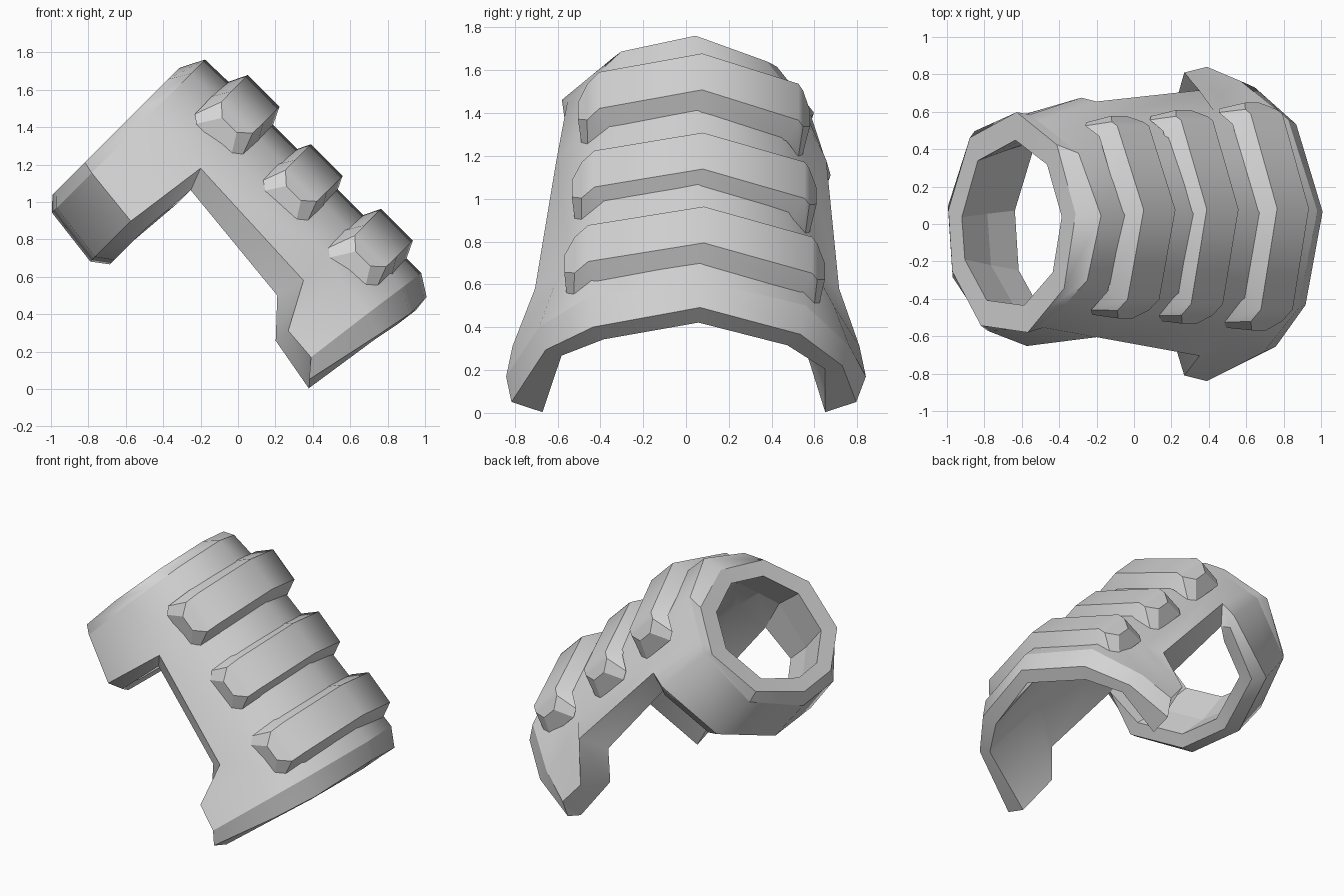
import bpy, bmesh, math

if "Cube" in bpy.data.objects:
    bpy.data.objects.remove(bpy.data.objects["Cube"])

ROLL = 5.0          # slight roll of the nine-sided section
H = math.sqrt(0.5)  # the tube axis is tilted 45 degrees

grey = bpy.data.materials.new("plain_grey")
grey.diffuse_color = (0.66, 0.66, 0.66, 1)
grey.use_nodes = True
grey.node_tree.nodes["Principled BSDF"].inputs["Base Color"].default_value = grey.diffuse_color


def section(a, ry, rw, egg=0.0):
    """Point on a nine-sided oval at angle a (degrees from the top)."""
    k = math.floor(a / 40 + 1e-6)
    t = a / 40 - k
    pts = []
    for n in (k, k + 1):
        p = math.radians(40 * n + ROLL)
        pts.append((ry * math.sin(p) * (1 - egg * math.cos(p)), rw * math.cos(p)))
    return [pts[0][i] * (1 - t) + pts[1][i] * t for i in (0, 1)]


def place(u, y, w):
    """Axis coordinates to model coordinates."""
    return ((u + w) * H, y, (w - u) * H)


def sharpen(bm, verts):
    """Mark the edges along a row of vertices as sharp."""
    for p, q in zip(verts, verts[1:]):
        e = bm.edges.get((p, q))
        if e:
            e.smooth = False


def finish(name, bm):
    bmesh.ops.recalc_face_normals(bm, faces=bm.faces)
    mesh = bpy.data.meshes.new(name)
    bm.to_mesh(mesh)
    bm.free()
    mesh.materials.append(grey)
    ob = bpy.data.objects.new(name, mesh)
    bpy.context.collection.objects.link(ob)
    bpy.ops.object.select_all(action='DESELECT')
    ob.select_set(True)
    bpy.context.view_layer.objects.active = ob
    bpy.ops.object.shade_smooth_by_angle(angle=math.radians(52), keep_sharp_edges=True)


# Guard shell: closed ring in front, open arch with flared tips behind.
# u, centre height, half width, half height, egg, left angle, right angle,
# cut edge as (u, y, w, sideways shift) or None
SECTIONS = [
    (-0.93, .533, .56, .48, .05, 60, 60, (-.93, .56, .573, .02)),   # 0 ring inner rear
    (-1.18, .515, .52, .46, 0, 60, 60, None),                       # 1 ring inner middle
    (-1.43, .500, .45, .385, 0, 60, 60, None),                      # 2 ring inner front
    (-1.435, .505, .60, .49, 0, 60, 60, None),                      # 3 ring front face
    (-1.37, .533, .595, .59, .14, 60, 60, None),                    # 4 ring chamfer
    (-0.985, .533, .685, .60, .12, 60, 60, (-.976, .63, .693, .025)),  # 5 ring outer rear
    (-0.163, .533, .72, .60, .05, 60, 60, (-.163, .71, .658, .005)),   # 6 neck outer
    (-0.03, .533, .75, .60, .02, 66, 70, (-.03, .81, .41, 0)),      # 7 flare outer
    (0.255, .533, .79, .60, 0, 70, 76, (.156, .84, .396, 0)),       # 8 rim outer
    (0.365, .533, .755, .53, 0, 70, 76, (.233, .805, .305, -.01)),  # 9 rim chamfer
    (0.375, .533, .67, .44, 0, 70, 76, (.265, .66, .27, -.01)),     # 10 rim inner
    (-0.05, .533, .61, .48, 0, 66, 70, (-.04, .58, .325, -.01)),    # 11 flare inner
    (-0.205, .533, .59, .48, 0, 60, 60, (-.205, .58, .502, 0)),     # 12 neck inner
]
# small sideways and downward shifts of the lower ring corners
LOWER = {8: (-.03, -.03), 9: (-.08, 0), 10: (0, 0), 11: (0, -.02)}
SHOULDER = {8: .02, 9: .035, 10: .05}      # lowered corners of the rim
bm = bmesh.new()
rows = []
for i, (u, c, ry, rw, egg, ml, mr, cut) in enumerate(SECTIONS):
    angles = [-80, -ml, -40, 0, 40, mr, 72]
    if i < 6:                              # lower part of the ring
        angles += [92 if i == 0 else 80, 120, 160, 200, 240]
    row = []
    for k, a in enumerate(angles):
        y, w = section(a, ry, rw, egg)
        w += c
        uu = u
        if i in SHOULDER:                  # rim leans back towards the tips
            w -= SHOULDER[i] if k in (2, 4) else 0
            uu -= 0.14 * (1.13 - w) if i == 8 else 0.2 * max(0, .93 - w)
        if k in LOWER:
            y += LOWER[k][0]
            w += LOWER[k][1]
            if i == 5:
                uu, w = u - .055, w - .03
            if i == 0:
                uu = u - .04
        if cut and k in (0, 6):
            uu, y, w = cut[0], cut[1] * (1 if k else -1) + cut[3], cut[2]
        row.append(bm.verts.new(place(uu, y, w)))
    rows.append(row)
n = len(rows)
for i in range(n):                         # arch and upper ring
    j = (i + 1) % n
    for k in range(6):
        bm.faces.new((rows[i][k], rows[i][k + 1], rows[j][k + 1], rows[j][k]))

# rear lip of the lower ring, between its outer and inner edges
lip = [rows[0][6]]
for k, a in enumerate((84, 120, 160, 200, 240), 7):
    y, w = section(a, .655, .555, .08)
    dy, dw = LOWER.get(k, (0, 0))
    lip.append(bm.verts.new(place(-.93 if k == 7 else -.955, y + dy, .523 + w + dw)))
lip.append(rows[0][0])
for i in range(5):                         # lower ring
    for k in range(6, 12):
        k2 = (k + 1) % 12
        bm.faces.new((rows[i][k], rows[i][k2], rows[i + 1][k2], rows[i + 1][k]))
for edge in (5, 0):
    for k in range(6, 12):
        quad = [rows[edge][k], rows[edge][(k + 1) % 12], lip[k - 5], lip[k - 6]]
        bm.faces.new(list(dict.fromkeys(quad)))
for k in (0, 6):                           # cut edges of the arch
    for loop in ((5, 6, 12, 0), (6, 7, 11, 12), (7, 8, 10, 11), (8, 9, 10)):
        bm.faces.new([rows[i][k] for i in loop])
for i in (1, 2, 3, 4, 8, 9, 10):           # crisp rims
    sharpen(bm, rows[i] + rows[i][:1])
sharpen(bm, lip)
for i in (0, 5):
    sharpen(bm, rows[i][6:] + rows[i][:1])
for k in range(12):                        # faceted hole
    sharpen(bm, [rows[i][k] for i in (0, 1, 2)])
finish("guard_shell", bm)


# Raised ridges with bevelled ends across the back
# base angle, top angle, base half length, top half length
COLUMNS = [(60, 54, .13, .055), (56, 48, .172, .118), (40, 40, .175, .12)]


def ridge(name, u0, ry, rw):
    bm = bmesh.new()
    left = [(-b, -t, db, dt) for b, t, db, dt in COLUMNS]
    cols = []
    for b, t, db, dt in left + [(0, 0, .175, .12)] + COLUMNS[::-1]:
        trim = 4 if b > 40 else 0
        col = []
        for a, du, dr in ((b, -db, -.02), (t, -dt, .095), (t, dt, .095), (b, db, -.02)):
            y, w = section(a - trim, ry + dr * 0.7, rw + dr)
            col.append(bm.verts.new(place(u0 + du, y + .012, .533 + w)))
        cols.append(col)
    for p, q in zip(cols, cols[1:]):
        for k in range(4):
            k2 = (k + 1) % 4
            bm.faces.new((p[k], p[k2], q[k2], q[k]))
    bm.faces.new(cols[0])
    bm.faces.new(cols[-1])
    for k in range(4):                     # crisp long edges
        sharpen(bm, [col[k] for col in cols])
    for m in (0, 1, -2, -1):               # crisp bevelled ends
        sharpen(bm, cols[m] + cols[m][:1])
    finish(name, bm)


ridge("ridge_front", -1.03, .66, .598)
ridge("ridge_middle", -0.53, .70, .575)
ridge("ridge_rear", -0.02, .75, .597)
